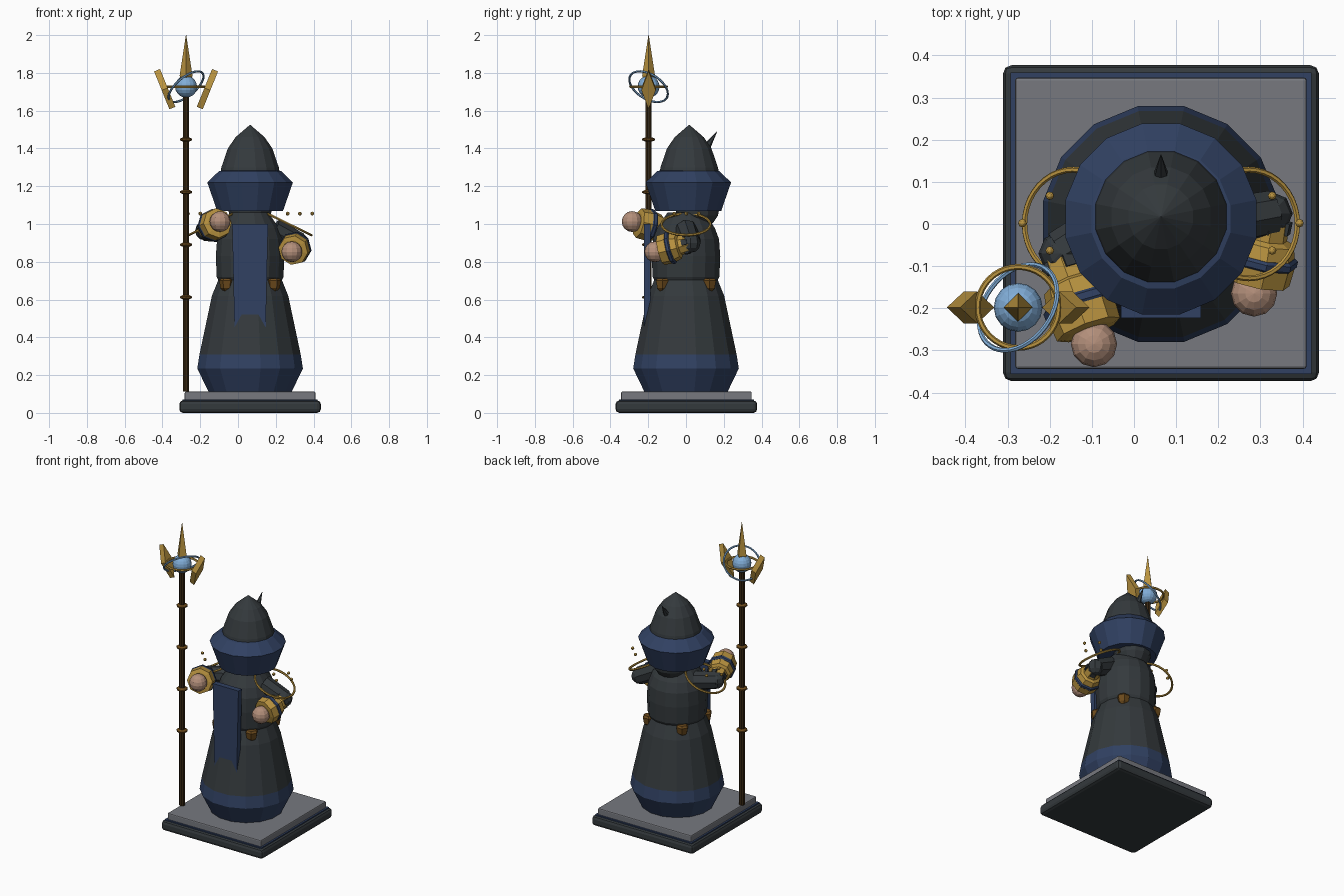
import bpy, bmesh, math
from mathutils import Vector, Matrix

cube = bpy.data.objects.get("Cube")
if cube:
    bpy.data.objects.remove(cube, do_unlink=True)


def material(name, *rgb):
    # display colour converted to linear
    col = [(c / 255) ** 2.2 for c in rgb] + [1]
    m = bpy.data.materials.new(name)
    m.use_nodes = True
    m.diffuse_color = col
    m.node_tree.nodes["Principled BSDF"].inputs["Base Color"].default_value = col
    return m


charcoal = material("charcoal cloth", 55, 60, 63)
navy = material("navy cloth", 52, 67, 98)
gold = material("gold", 184, 146, 66)
bronze = material("bronze", 108, 76, 34)
skin = material("skin", 178, 142, 122)
wood = material("dark wood", 58, 43, 25)
stone = material("grey stone", 118, 120, 126)
crystal = material("pale blue crystal", 128, 172, 215)

CX = 0.064   # centre line of the figure
UP = Vector((0, 0, 1))


def finish(name, bm, *mats):
    bmesh.ops.recalc_face_normals(bm, faces=bm.faces)
    me = bpy.data.meshes.new(name)
    bm.to_mesh(me)
    bm.free()
    for m in mats:
        me.materials.append(m)
    ob = bpy.data.objects.new(name, me)
    bpy.context.collection.objects.link(ob)
    return ob


def lathe(name, profile, mats, at=(0, 0, 0), axis=UP, sides=16, phase=0.5, rule=None):
    """Spin (radius, height) points round an axis; rule(height) picks a material."""
    bm = bmesh.new()
    rings = []
    for r, h in profile:
        rings.append([bm.verts.new((r * math.cos(a), r * math.sin(a), h))
                      for a in ((i + phase) * math.tau / sides for i in range(sides))])
    for low, high in zip(rings, rings[1:]):
        for i in range(sides):
            j = (i + 1) % sides
            bm.faces.new((low[i], low[j], high[j], high[i]))
    bm.faces.new(rings[0])
    bm.faces.new(rings[-1])
    if rule:
        for f in bm.faces:
            f.material_index = rule(f.calc_center_median().z)
    bm.transform(Matrix.Translation(at) @ UP.rotation_difference(Vector(axis)).to_matrix().to_4x4())
    return finish(name, bm, *mats)


def ball(name, at, r, mat, u=12, v=8):
    bm = bmesh.new()
    bmesh.ops.create_uvsphere(bm, u_segments=u, v_segments=v, radius=r,
                              matrix=Matrix.Translation(at))
    return finish(name, bm, mat)


def box(name, at, size, mat, bevel=0, rot=None):
    bm = bmesh.new()
    bmesh.ops.create_cube(bm, size=1)
    bm.transform(Matrix.Diagonal((*size, 1)))
    if bevel:
        bmesh.ops.bevel(bm, geom=bm.edges[:], offset=bevel, segments=2,
                        profile=0.5, affect='EDGES')
    bm.transform(Matrix.Translation(at) @ (rot or Matrix()))
    return finish(name, bm, mat)


def hoop(name, at, axis, r, thick, mat):
    bpy.ops.mesh.primitive_torus_add(
        location=at, rotation=UP.rotation_difference(Vector(axis)).to_euler(),
        major_radius=r, minor_radius=thick, major_segments=40, minor_segments=6)
    ob = bpy.context.object
    ob.name = name
    ob.data.materials.append(mat)
    bpy.ops.object.shade_smooth_by_angle()


# Plinth
box("plinth_slab", (CX, 0.002, 0.033), (0.75, 0.75, 0.066), charcoal, 0.02)
box("plinth_trim", (CX, 0.002, 0.062), (0.715, 0.715, 0.02), navy)
box("plinth_top", (CX, 0.002, 0.088), (0.692, 0.692, 0.05), stone, 0.007)

# Robe, torso and neck
lathe("robe", [(0.225, 0.113), (0.285, 0.235), (0.273, 0.31), (0.206, 0.62), (0.165, 0.72)],
      (charcoal, navy), (CX, 0, 0), rule=lambda h: int(h < 0.3))
lathe("torso", [(0.165, 0.69), (0.18, 0.72), (0.185, 0.83), (0.178, 0.92), (0.155, 0.98), (0.1, 1.06)],
      (charcoal,), (CX, 0, 0))
ball("hood_back", (CX, 0.06, 1.09), 0.118, charcoal)

# Front cloth panel, tapering downwards
panel = box("tabard", (CX, -0.205, 0.7), (0.19, 0.036, 0.6), navy)
for v in panel.data.vertices:
    if v.co.z < 0.7:
        v.co.x = CX + (v.co.x - CX) * 0.86

# Hat
lathe("hat_brim", [(0.178, 1.07), (0.231, 1.22), (0.168, 1.28), (0.14, 1.285)],
      (navy,), (CX, 0.012, 0))
lathe("hat_crown", [(0.162, 1.26), (0.155, 1.3), (0.12, 1.4), (0.078, 1.46), (0.001, 1.525)],
      (charcoal,), (CX, 0.017, 0))
lathe("hat_spike", [(0.017, 0), (0.02, 0.025), (0.001, 0.12)], (charcoal,),
      (CX, 0.098, 1.39), (0, 0.55, 0.83), 6)

# Belt pouches on the four diagonals
for k in range(4):
    a = math.radians(45 + 90 * k)
    lathe(f"pouch_{k + 1}", [(0.012, 0.64), (0.033, 0.66), (0.04, 0.7), (0.03, 0.712)], (bronze,),
          (CX + 0.175 * math.cos(a), 0.175 * math.sin(a), 0), sides=6, phase=0)


# Arms: sleeve, gold bracer with straps, hand
def arm(side, shoulder, elbow, hand):
    s, e, h = Vector(shoulder), Vector(elbow), Vector(hand)
    d = e - s
    lathe(side + "_sleeve", [(0.06, 0), (0.055, d.length)], (charcoal,), s, d, 8)
    ball(side + "_elbow", e, 0.052, charcoal, 8, 6)
    d = h - e
    n = d.length
    lathe(side + "_bracer", [(0.046, 0), (0.052, 0.3 * n), (0.07, 0.34 * n), (0.084, 0.6 * n),
                             (0.08, 0.84 * n), (0.058, 0.86 * n)], (gold,), e, d, 8)
    lathe(side + "_strap", [(0.08, 0.5 * n), (0.088, 0.53 * n), (0.088, 0.6 * n), (0.082, 0.63 * n)],
          (navy,), e, d, 8)
    ball(side + "_hand", h, 0.055, skin)
    # dark studs round the cuff
    turn = UP.rotation_difference(d).to_matrix().to_4x4()
    for k in range(4):
        spin = turn @ Matrix.Rotation(k * math.pi / 2, 4, 'Z')
        box(f"{side}_stud_{k + 1}", e + spin @ Vector((0.047, 0, 0.13 * n)), (0.012, 0.03, 0.03),
            charcoal, rot=spin)


arm("left", (0.19, 0, 0.97), (0.325, 0.025, 0.9), (0.285, -0.165, 0.853))
arm("right", (-0.06, 0, 0.96), (-0.175, -0.07, 0.965), (-0.095, -0.285, 1.013))

# Hoops round the arms with floating beads
for side, s in (("left", 1), ("right", -1)):
    hoop(side + "_arm_hoop", (CX + s * 0.208, 0, 0.998), (s * 0.44, 0, 0.9), 0.129, 0.007, gold)
    for k in range(4):
        a = k * math.pi / 2
        ball(f"{side}_bead_{k + 1}", (CX + s * 0.264 + 0.065 * math.cos(a),
                                      0.002 + 0.065 * math.sin(a), 1.055), 0.01, gold, 8, 6)

# Staff with collars
SX, SY, SZ = -0.275, -0.198, 1.727
lathe("staff_pole", [(0.018, 0.113), (0.018, 1.68)], (wood,), (SX, SY, 0), sides=8)
for k in range(4):
    lathe(f"staff_collar_{k + 1}", [(0.018, -0.011), (0.034, -0.004), (0.034, 0.004), (0.018, 0.011)],
          (bronze,), (SX, SY, 0.612 + 0.2785 * k), sides=10)

# Staff head: orb, two hoops, spike and side blades
ball("staff_orb", (SX, SY, SZ), 0.058, crystal, 16, 10)
hoop("staff_gold_hoop", (SX, SY, SZ), UP, 0.096, 0.007, gold)
hoop("staff_blue_hoop", (SX, SY, SZ), (-0.57, 0.43, 0.69), 0.113, 0.006, crystal)
lathe("staff_spike", [(0.028, 1.765), (0.034, 1.785), (0.001, 2.0)], (gold,),
      (SX, SY, 0), sides=4, phase=0)
for side, s in (("left", 1), ("right", -1)):
    bm = bmesh.new()
    ends = [[bm.verts.new((x, y, z)) for y, z in ((0, -0.108), (0.038, 0), (0, 0.108), (-0.038, 0))]
            for x in (-0.017, 0.017)]
    bm.faces.new(ends[0])
    bm.faces.new(ends[1])
    for i in range(4):
        j = (i + 1) % 4
        bm.faces.new((ends[0][i], ends[0][j], ends[1][j], ends[1][i]))
    bm.transform(Matrix.Translation((SX + s * 0.113, SY, 1.714))
                 @ Matrix.Rotation(s * math.radians(22), 4, 'Y'))
    finish(side + "_staff_blade", bm, gold)
